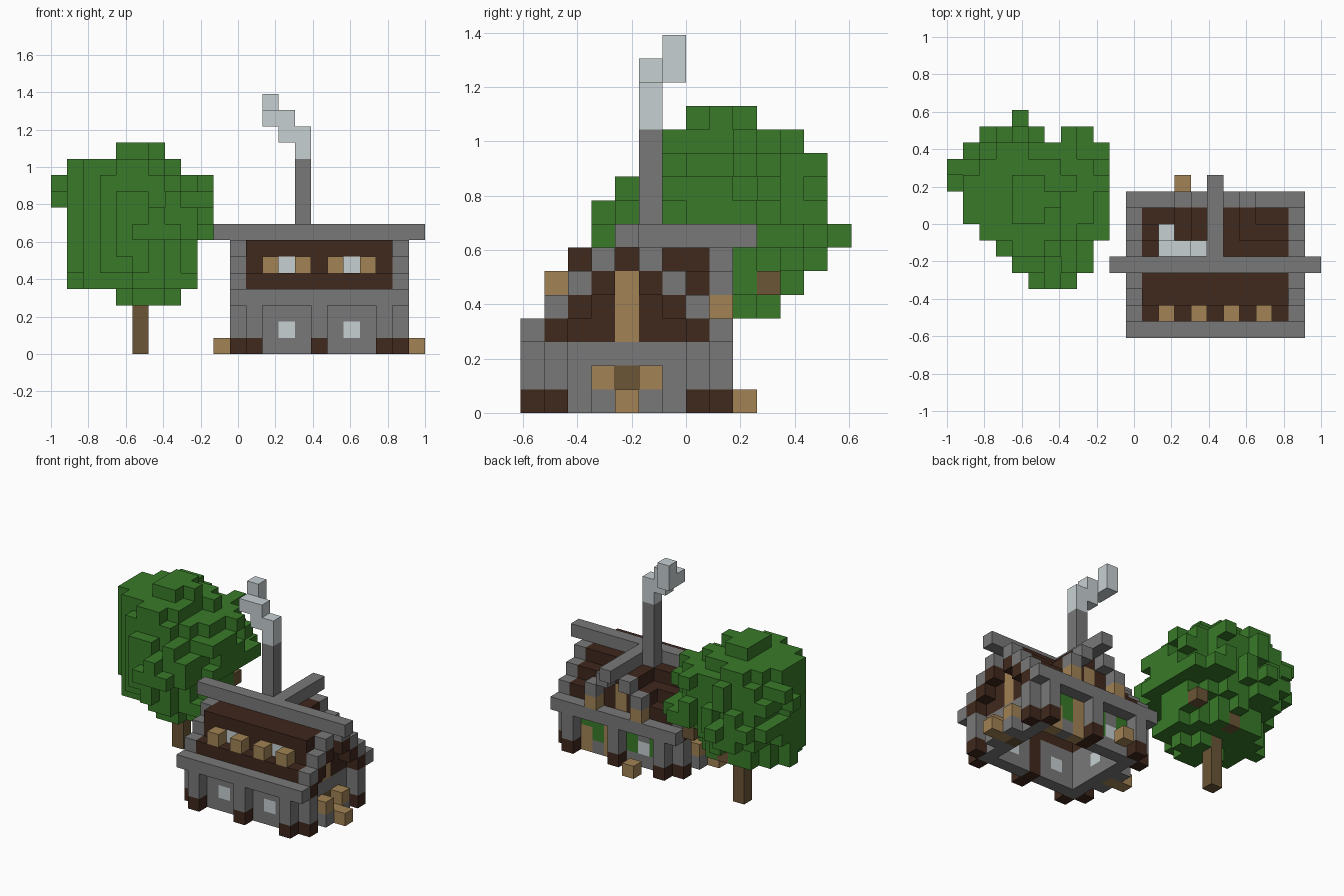
import bpy
import bmesh
import random
from mathutils import Vector

random.seed(4)
if "Cube" in bpy.data.objects:
    bpy.data.objects.remove(bpy.data.objects["Cube"])

U = 2 / 23                                  # size of one block
ORIGIN = Vector((-1, -7 * U, 0))


def material(name, rgb):
    m = bpy.data.materials.new(name)
    m.use_nodes = True
    m.diffuse_color = (*rgb, 1)
    m.node_tree.nodes["Principled BSDF"].inputs["Base Color"].default_value = (*rgb, 1)
    return m


STONE = material("stone grey", (0.19, 0.19, 0.19))
DARK = material("dark timber", (0.05, 0.021, 0.012))
TAN = material("tan wood", (0.36, 0.225, 0.09))
BARK = material("bark brown", (0.145, 0.092, 0.036))
LEAF = material("leaf green", (0.04, 0.195, 0.022))
PALE = material("pale glass and smoke", (0.57, 0.63, 0.65))

blocks = {}                                 # cell -> (part, material)


def fill(part, mat, xs, ys, zs):
    """Fill blocks; each range is a number or an inclusive pair."""
    spans = [range(r, r + 1) if isinstance(r, int) else range(r[0], r[1] + 1)
             for r in (xs, ys, zs)]
    for i in spans[0]:
        for j in spans[1]:
            for k in spans[2]:
                blocks[i, j, k] = (part, mat)


MID = 16                                    # middle block of the house in x
RIDGE = 4                                   # ridge row in y

# Lower walls
for y in (1, 7):
    fill("walls", STONE, (12, 20), y, (0, 2))
    fill("inner_posts", DARK, MID, y, (0, 2))
for x in (12, 20):
    fill("walls", STONE, x, (1, 7), (0, 2))

# Posts with dark feet, set around an open corner
posts = [(x, y) for x in (12, MID, 20) for y in (0, 8)]
posts += [(x, y) for x in (11, 21) for y in (1, 7)]
for x, y in posts:
    fill("posts", STONE, x, y, (1, 2))
    fill("post_feet", DARK, x, y, 0)

# Front windows
for x in (14, 18):
    fill("front_windows", PALE, x, 1, 1)

# Back wall: hedges, wooden frames and door step
for x in (13, 15, 18):
    fill("hedges", LEAF, x, 7, (1, 2))
fill("hedges", LEAF, 19, 7, 2)
fill("back_frames", TAN, 17, 7, (0, 2))
fill("back_frames", TAN, 19, 7, (0, 1))
fill("back_window", PALE, 14, 7, 1)
fill("back_step", TAN, 14, 9, 0)

# Side porches: jambs, frames and steps around the doorway
for wall, out in ((12, -1), (20, 1)):
    for y in (RIDGE - 1, RIDGE + 1):
        fill("side_jambs", STONE, wall + out, y, 0)
        fill("side_door_frames", TAN, wall + out, y, 1)
    for step in (1, 2):
        fill("side_steps", TAN, wall + step * out, RIDGE, 0)
fill("right_door", BARK, 20, RIDGE, (0, 1))
fill("left_window", PALE, 12, RIDGE, 1)

# Gable walls with a tan centre post
for x in (12, 20):
    for k in range(3, 7):
        fill("gable_walls", DARK, x, (RIDGE - 6 + k, RIDGE + 6 - k), k)
    fill("gable_posts", TAN, x, RIDGE, (3, 5))

# Stepped roof slopes, with stone edge trim on dark rafters
for k in (4, 5, 6):
    for y in (k - 3, 11 - k):
        fill("roof", DARK, (12, 20), y, (k - 1, k))
        for x in (11, 21):
            fill("roof_trim", STONE, x, y, k)
            fill("roof_rafters", DARK, x, y, k - 1)
fill("roof", DARK, (12, 20), RIDGE, 6)
for y in (0, 8):
    fill("eaves_beams", STONE, (11, 21), y, 3)
fill("ridge_beam", STONE, (10, 22), RIDGE, 7)

# Front attic window row with boxes
fill("attic_front", DARK, (12, 20), 2, (5, 6))
for x in (14, 18):
    fill("attic_windows", PALE, x, 2, 5)
for x in (13, 15, 17, 19):
    fill("attic_boxes", TAN, x, 1, 5)

# Back cross gable with boxes tucked under its trim
for k in (4, 5, 6):
    for x in (MID - 7 + k, MID + 7 - k):
        fill("dormer_roof", DARK, x, (5, 7), (k - 1, k))
    fill("dormer_wall", DARK, (MID - 6 + k, MID + 6 - k), 7, k)
for side in (-1, 1):
    fill("dormer_trim", STONE, MID + side, 8, 6)
    fill("dormer_trim", STONE, MID + 2 * side, 8, 5)
    fill("dormer_boxes", TAN, MID + 2 * side, 8, 4)
fill("dormer_post", TAN, MID, 7, (4, 5))
fill("dormer_beam", STONE, MID, (5, 9), 7)

# Chimney and drifting smoke
fill("chimney", STONE, 15, 5, (6, 11))
fill("smoke", PALE, 15, 5, (12, 13))
fill("smoke", PALE, 14, 5, (13, 14))
fill("smoke", PALE, 13, 5, 14)
fill("smoke", PALE, 13, 6, (14, 15))

# Tree crown: extents per layer (x low, x high, y low, y high), from the bottom
LAYERS = [(4, 7, 6, 8), (1, 8, 5, 10), (1, 8, 4, 11), (1, 8, 4, 12), (1, 9, 3, 13),
          (1, 9, 3, 12), (0, 9, 4, 12), (0, 9, 5, 12), (1, 7, 5, 11), (4, 6, 7, 9)]
# Crown plan: x extent for each row in y
PLAN = {3: (5, 7), 4: (4, 8), 5: (3, 8), 6: (2, 9), 7: (1, 9), 8: (1, 9),
        9: (0, 9), 10: (0, 9), 11: (1, 9), 12: (2, 8), 13: (4, 4)}
WIDEST = 7                                  # the layer that fills the whole plan
for k, (x0, x1, y0, y1) in enumerate(LAYERS, 3):
    for y in range(y0, y1 + 1):
        lo, hi = PLAN[y]
        for x in range(max(x0, lo), min(x1, hi) + 1):
            r = (abs(2 * x - x0 - x1) / (x1 - x0 + 1)) ** 2
            r += (abs(2 * y - y0 - y1) / (y1 - y0 + 1)) ** 2
            notch = y == 12 and x == 6
            if not notch and (k == WIDEST or r < random.uniform(0.64, 1.1)):
                fill("tree_crown", LEAF, x, y, k)
fill("tree_trunk", BARK, 5, 8, (0, 5))
fill("tree_branches", BARK, 8, 10, 5)
fill("tree_branches", BARK, 5, 10, 4)

# Turn blocks into one mesh per part, keeping only exposed faces
AXES = [Vector((1, 0, 0)), Vector((0, 1, 0)), Vector((0, 0, 1))]
parts = {}
for cell, (part, mat) in blocks.items():
    parts.setdefault(part, (mat, []))[1].append(cell)

for part, (mat, cells) in parts.items():
    bm = bmesh.new()
    for cell in cells:
        centre = Vector(cell) + Vector((0.5, 0.5, 0.5))
        for a in range(3):
            for s in (-1, 1):
                n = AXES[a] * s
                beside = tuple(int(c + d) for c, d in zip(cell, n))
                if beside in blocks:
                    continue
                u = AXES[(a + 1) % 3] / 2
                v = AXES[(a + 2) % 3] / 2 * s
                mid = centre + n / 2
                corners = (mid - u - v, mid + u - v, mid + u + v, mid - u + v)
                bm.faces.new([bm.verts.new(ORIGIN + p * U) for p in corners])
    bmesh.ops.remove_doubles(bm, verts=bm.verts, dist=U / 100)
    mesh = bpy.data.meshes.new(part)
    bm.to_mesh(mesh)
    bm.free()
    mesh.materials.append(mat)
    bpy.context.collection.objects.link(bpy.data.objects.new(part, mesh))
